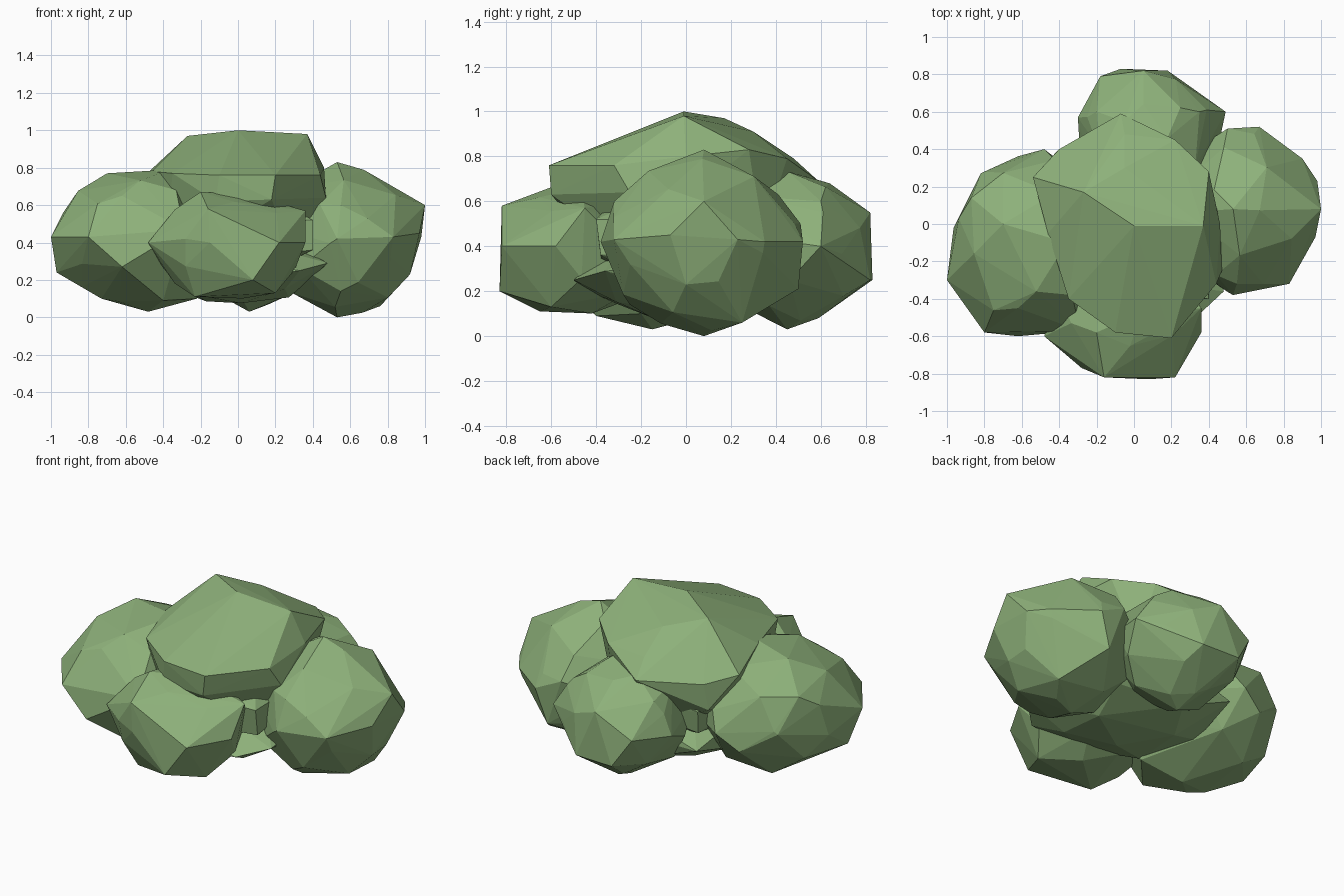
import bpy, bmesh, math, random
from mathutils import Vector

random.seed(4)
leaf = bpy.data.materials.new("leaf_green")
leaf.diffuse_color = (0.27, 0.44, 0.195, 1)


def lobe(name, center, radii, corners=(), count=30, fill=0.99):
    """Faceted clump: hull of scattered ellipsoid points plus its main corners."""
    bm = bmesh.new()
    for i in range(count):
        z = 1 - 2 * (i + 0.5) / count
        a = i * math.pi * (3 - math.sqrt(5)) + random.uniform(-0.15, 0.15)
        r = math.sqrt(1 - z * z)
        d = Vector((r * math.cos(a), r * math.sin(a), z)) * fill * random.uniform(0.97, 1.01)
        bm.verts.new([center[k] + radii[k] * d[k] for k in range(3)])
    for c in corners:
        bm.verts.new(c)
    bmesh.ops.convex_hull(bm, input=bm.verts[:])
    bmesh.ops.delete(bm, geom=[v for v in bm.verts if not v.link_faces], context='VERTS')
    bmesh.ops.recalc_face_normals(bm, faces=bm.faces[:])
    mesh = bpy.data.meshes.new(name)
    bm.to_mesh(mesh)
    bm.free()
    mesh.materials.append(leaf)
    ob = bpy.data.objects.new(name, mesh)
    bpy.context.collection.objects.link(ob)
    return ob


# Broad crown, a waist below it and a low, flat core
lobe("crown", (-0.02, -0.01, 0.58), (0.46, 0.52, 0.36), [
    (0, -0.01, 1.0), (0.37, -0.01, 0.98), (-0.27, 0.17, 0.97), (-0.54, 0.25, 0.72),
    (-0.07, 0.59, 0.69), (0.40, 0.28, 0.83), (0.44, -0.32, 0.76), (0.2, -0.61, 0.76),
    (-0.1, -0.58, 0.76), (-0.35, -0.40, 0.77), (0.22, 0.45, 0.79),
    (0.18, -0.6, 0.63), (-0.12, -0.56, 0.62), (0.47, -0.25, 0.64),
    (-0.46, -0.05, 0.78), (-0.05, 0.3, 0.91), (-0.05, 0.48, 0.79), (-0.4, 0.4, 0.68),
    (-0.42, 0.38, 0.52), (0.46, 0.0, 0.8)], 24, 0.97)
lobe("waist", (0, 0, 0.45), (0.42, 0.45, 0.25), [
    (0.4, -0.4, 0.52), (0.4, -0.38, 0.36), (-0.36, 0.4, 0.5), (-0.35, 0.38, 0.36),
    (0.36, 0.38, 0.5), (-0.36, -0.4, 0.5)], 20)
lobe("core", (0, 0, 0.26), (0.46, 0.49, 0.2), [
    (0.48, -0.36, 0.29), (0.33, -0.5, 0.25), (-0.36, 0.41, 0.26)], 24)

# Side clumps
lobe("left_clump", (-0.57, -0.1, 0.42), (0.42, 0.49, 0.38), [
    (-1.0, -0.3, 0.43), (-0.97, -0.2, 0.24), (-0.7, 0, 0.77), (-0.36, -0.1, 0.79),
    (-0.48, -0.15, 0.03), (-0.8, -0.58, 0.43), (-0.62, -0.6, 0.27), (-0.8, 0.28, 0.45),
    (-0.48, 0.4, 0.4), (-0.87, 0.14, 0.63), (-0.29, -0.57, 0.47), (-0.33, -0.38, 0.68),
    (-0.22, -0.2, 0.1), (-0.62, -0.45, 0.65), (-0.73, -0.25, 0.1), (-0.4, -0.4, 0.09)])
lobe("right_clump", (0.57, 0.07, 0.41), (0.41, 0.44, 0.4), [
    (0.53, 0.08, 0.83), (0.53, 0.08, 0.0), (1.0, 0.08, 0.6), (0.98, 0.23, 0.43),
    (0.67, 0.52, 0.42), (0.5, 0.51, 0.5), (0.83, -0.32, 0.43), (0.53, -0.38, 0.42),
    (0.76, 0.25, 0.06), (0.92, 0.0, 0.23), (0.75, 0.2, 0.71), (0.9, 0.35, 0.42),
    (0.6, 0.5, 0.21), (0.55, -0.32, 0.6), (0.97, -0.07, 0.45), (0.55, -0.25, 0.14)])

# Front and back clumps
lobe("front_clump", (-0.06, -0.47, 0.38), (0.41, 0.34, 0.29), [
    (-0.16, -0.82, 0.58), (-0.15, -0.82, 0.4), (0.22, -0.82, 0.4), (0.08, -0.83, 0.2),
    (-0.48, -0.6, 0.4), (0.36, -0.58, 0.4), (0.36, -0.45, 0.57), (-0.2, -0.58, 0.67),
    (-0.23, -0.65, 0.11), (-0.28, -0.77, 0.42), (0.2, -0.6, 0.13), (-0.32, -0.55, 0.57)])
lobe("back_clump", (0.08, 0.46, 0.4), (0.39, 0.35, 0.35), [
    (-0.07, 0.83, 0.25), (0.18, 0.82, 0.25), (0.05, 0.82, 0.55), (0.49, 0.6, 0.4),
    (-0.3, 0.57, 0.4), (-0.18, 0.79, 0.42), (0.05, 0.64, 0.68), (0.06, 0.45, 0.03),
    (0.35, 0.6, 0.6), (0.05, 0.59, 0.08), (-0.2, 0.6, 0.6)])
